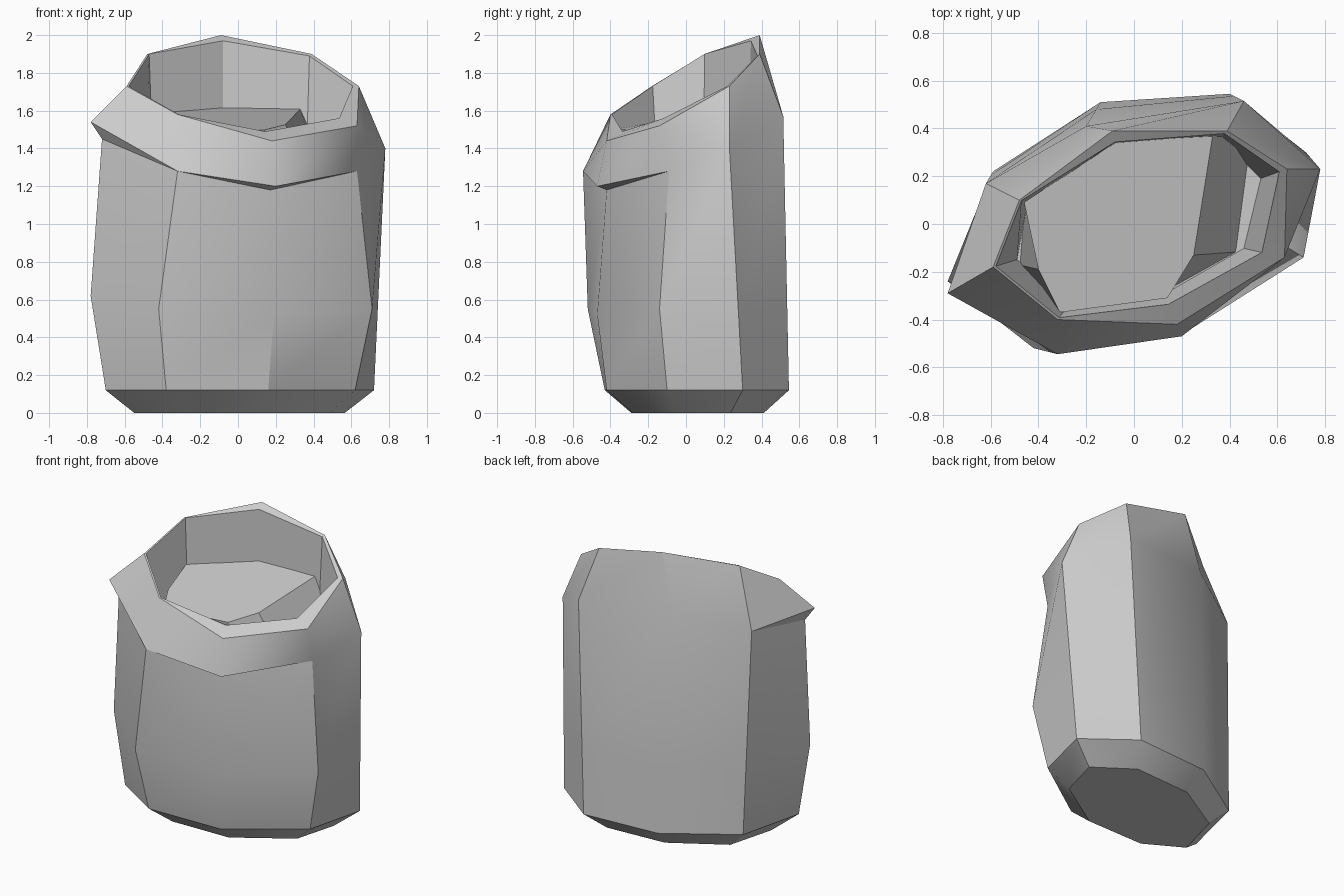
import bpy, bmesh

if "Cube" in bpy.data.objects:
    bpy.data.objects.remove(bpy.data.objects["Cube"])

N = 8  # columns, counter-clockwise from the left side


def make_object(name, bm):
    bmesh.ops.remove_doubles(bm, verts=bm.verts, dist=0.001)
    bmesh.ops.recalc_face_normals(bm, faces=bm.faces)
    me = bpy.data.meshes.new(name)
    bm.to_mesh(me)
    bm.free()
    ob = bpy.data.objects.new(name, me)
    bpy.context.collection.objects.link(ob)
    bpy.ops.object.select_all(action='DESELECT')
    ob.select_set(True)
    bpy.context.view_layer.objects.active = ob
    bpy.ops.object.shade_smooth_by_angle(angle=0.5)
    return ob


def loft(name, rings, splits=None):
    """Skin rings of points; splits maps (ring, column) to a diagonal type."""
    splits = splits or {}
    bm = bmesh.new()
    vs = [[bm.verts.new(p) for p in r] for r in rings]
    n = len(rings[0])
    for k in range(len(vs) - 1):
        for i in range(n):
            a, b = vs[k][i], vs[k][(i + 1) % n]
            c, d = vs[k + 1][(i + 1) % n], vs[k + 1][i]
            kind = splits.get((k, i))
            if kind == 'up':
                bm.faces.new((a, b, c)), bm.faces.new((a, c, d))
            elif kind == 'down':
                bm.faces.new((a, b, d)), bm.faces.new((b, c, d))
            else:
                bm.faces.new((a, b, c, d))
    bm.faces.new(vs[0][::-1])
    bm.faces.new(vs[-1])
    return make_object(name, bm)


# Sack: body cross-sections
base_xy = [(-.70, -.23), (-.38, -.43), (.16, -.42), (.62, -.10),
           (.72, .30), (.40, .545), (-.14, .51), (-.59, .22)]
base = [(x, y, .12) for x, y in base_xy]
bottom = [(x * .785, y * .72 + .02, 0) for x, y in base_xy]
shoulder = [(-.72, -.27, 1.45), (-.32, -.545, 1.28), (.17, -.42, 1.18), (.63, -.09, 1.28),
            (.78, .23, 1.40), (.46, .515, 1.57), (-.20, .41, 1.61), (-.62, .17, 1.51)]
belly = [(-.78, -.24, .62), (-.42, -.52, .55), (.19, -.47, .52), (.71, -.14, .55)]
belly += [tuple(a + (b - a) * .3 for a, b in zip(base[i], shoulder[i])) for i in range(4, N)]

# Sack: folded-over collar and open mouth
collar = list(shoulder)
collar[0], collar[2] = (-.78, -.29, 1.54), (.20, -.47, 1.20)
rim = [(-.59, -.18, 1.73), (-.32, -.40, 1.58), (.18, -.42, 1.44), (.63, -.14, 1.52),
       (.64, .23, 1.73), (.39, .39, 1.90), (-.09, .39, 2.0), (-.48, .10, 1.90)]
lip_scale = [.98, .98, .80, .85, .95, .97, .88, .98]
lip_rise = [0, 0, .05, .04, 0, -.01, -.03, 0]
deep_scale = [.83, .80, .70, .73, .83, .92, .86, .93]
lip = [(x * s, y * s, z + r) for (x, y, z), s, r in zip(rim, lip_scale, lip_rise)]
deep = [(x * s, y * s, 1.25) for (x, y, z), s in zip(rim, deep_scale)]
loft("sack", [bottom, base, belly, shoulder, collar, rim, lip, deep],
     {(4, 2): 'up', (4, 3): 'down'})

# Contents: tilted filling just below the mouth, falling away at both sides
fill_xy = [(-.40, -.19), (-.31, -.37), (.14, -.31), (.25, -.13),
           (.33, .375), (-.09, .34), (-.46, .09)]
spread = [-.08, .03, 0, .18, .16, 0, 0]
top = [(x, y, 1.61 - .03 * (x - .33) + .17 * (y - .38)) for x, y in fill_xy]
skirt = [(x + s, y * .9, 1.24) for (x, y), s in zip(fill_xy, spread)]
loft("contents", [skirt, top])
